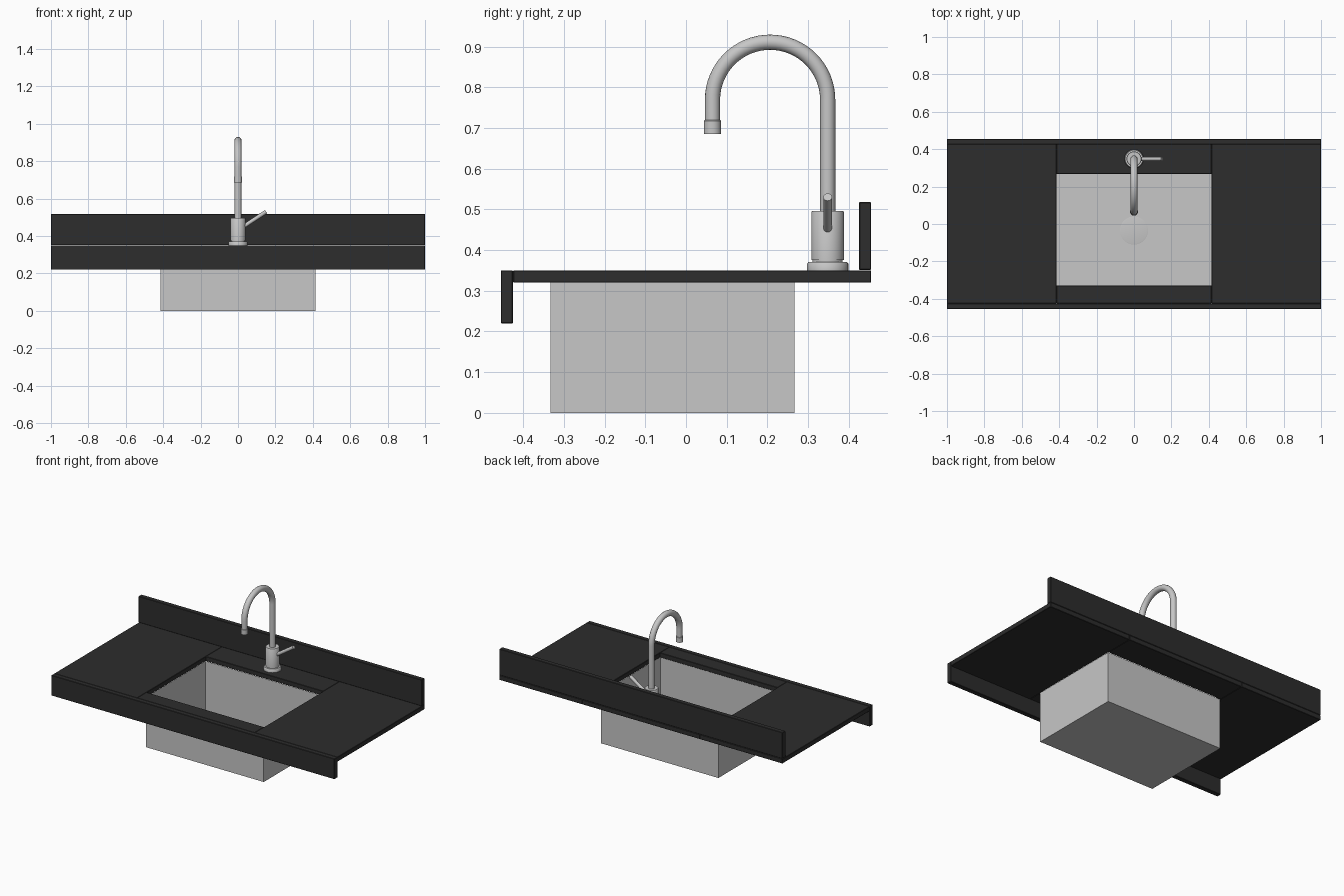
import bpy, bmesh, math
from mathutils import Vector

cube = bpy.data.objects.get("Cube")
if cube:
    bpy.data.objects.remove(cube, do_unlink=True)


def material(name, value, metallic=0.0):
    m = bpy.data.materials.new(name)
    m.use_nodes = True
    colour = (value, value, value, 1)
    m.diffuse_color = colour
    m.node_tree.nodes["Principled BSDF"].inputs["Base Color"].default_value = colour
    return m


STONE = material("dark stone", 0.026)
STEEL = material("basin steel", 0.57)
CHROME = material("brushed metal", 0.57)


def add_object(name, data, mat):
    ob = bpy.data.objects.new(name, data)
    bpy.context.collection.objects.link(ob)
    data.materials.append(mat)
    return ob


def smooth(ob):
    bpy.ops.object.select_all(action='DESELECT')
    ob.select_set(True)
    bpy.context.view_layer.objects.active = ob
    bpy.ops.object.shade_smooth_by_angle(angle=math.radians(40))


def block(name, x, y, z, mat, bevel=0.002, open_top=False):
    """Box between (min, max) pairs, optionally without its lid."""
    bm = bmesh.new()
    bmesh.ops.create_cube(bm, size=1)
    for v in bm.verts:
        v.co = [r[0] if c < 0 else r[1] for c, r in zip(v.co, (x, y, z))]
    if open_top:
        lid = [f for f in bm.faces if f.normal.z > 0.9]
        bmesh.ops.delete(bm, geom=lid, context='FACES_ONLY')
    me = bpy.data.meshes.new(name)
    bm.to_mesh(me)
    bm.free()
    ob = add_object(name, me, mat)
    if bevel:
        mod = ob.modifiers.new("edge", 'BEVEL')
        mod.width, mod.segments = bevel, 1
    return ob


def lathe(name, profile, centre, mat, sides=32):
    """Closed solid turned from (radius, height) points."""
    bm = bmesh.new()
    rings = []
    for r, z in profile:
        rings.append([bm.verts.new((centre[0] + r * math.cos(a), centre[1] + r * math.sin(a), z))
                      for a in (2 * math.pi * i / sides for i in range(sides))])
    for low, high in zip(rings, rings[1:]):
        for i in range(sides):
            j = (i + 1) % sides
            bm.faces.new((low[i], low[j], high[j], high[i]))
    bm.faces.new(rings[0][::-1])
    bm.faces.new(rings[-1])
    me = bpy.data.meshes.new(name)
    bm.to_mesh(me)
    bm.free()
    ob = add_object(name, me, mat)
    smooth(ob)
    return ob


def tube(name, points, radius, mat):
    """Round capped tube along a path."""
    cu = bpy.data.curves.new(name, 'CURVE')
    cu.dimensions = '3D'
    cu.bevel_depth, cu.bevel_resolution = radius, 6
    cu.use_fill_caps = True
    sp = cu.splines.new('POLY')
    sp.points.add(len(points) - 1)
    for p, co in zip(sp.points, points):
        p.co = (*co, 1)
    sp.use_smooth = True
    return add_object(name, cu, mat)


# Worktop: two side slabs and two strips around the basin opening
HALF, BACK, FRONT = 0.415, 0.455, -0.425
OPEN_Y = (-0.33, 0.268)
SLAB_Z = (0.32, 0.35)
block("left_slab", (HALF, 1), (FRONT, BACK), SLAB_Z, STONE)
block("right_slab", (-1, -HALF), (FRONT, BACK), SLAB_Z, STONE)
block("front_strip", (-HALF, HALF), (FRONT, OPEN_Y[0]), SLAB_Z, STONE)
block("back_strip", (-HALF, HALF), (OPEN_Y[1], BACK), SLAB_Z, STONE)
block("front_apron", (-1, 1), (-BACK, FRONT), (0.22, 0.35), STONE)
block("backsplash", (-1, 1), (0.425, BACK), (0.351, 0.518), STONE)

# Basin: thin open box with a drain
block("basin", (-HALF, HALF), (-0.333, 0.266), (0, 0.321), STEEL, bevel=0, open_top=True)
lathe("drain", [(0.075, 0.001), (0.075, 0.003), (0.07, 0.004)], (0, -0.035), STEEL)

# Tap: flange, body, gooseneck, nozzle and lever
TAP = (0, 0.348)
lathe("tap_flange", [(0.051, 0.35), (0.051, 0.366), (0.047, 0.371)], TAP, CHROME)
lathe("tap_body", [(0.037, 0.37), (0.037, 0.375), (0.04, 0.375), (0.04, 0.493), (0.038, 0.496)],
      TAP, CHROME)
RADIUS, ARC_Z = 0.1415, 0.769
path = [(0, TAP[1], 0.49)]
for i in range(33):
    a = math.pi * i / 32
    path.append((0, TAP[1] - RADIUS + RADIUS * math.cos(a), ARC_Z + RADIUS * math.sin(a)))
nozzle_y = TAP[1] - 2 * RADIUS
path.append((0, nozzle_y, 0.71))
tube("spout", path, 0.0187, CHROME)
lathe("nozzle", [(0.021, 0.685), (0.021, 0.717), (0.019, 0.719)], (0, nozzle_y), CHROME)
tube("lever", [Vector((0.025, TAP[1], 0.447)), Vector((0.15, TAP[1], 0.53))], 0.0108, CHROME)
